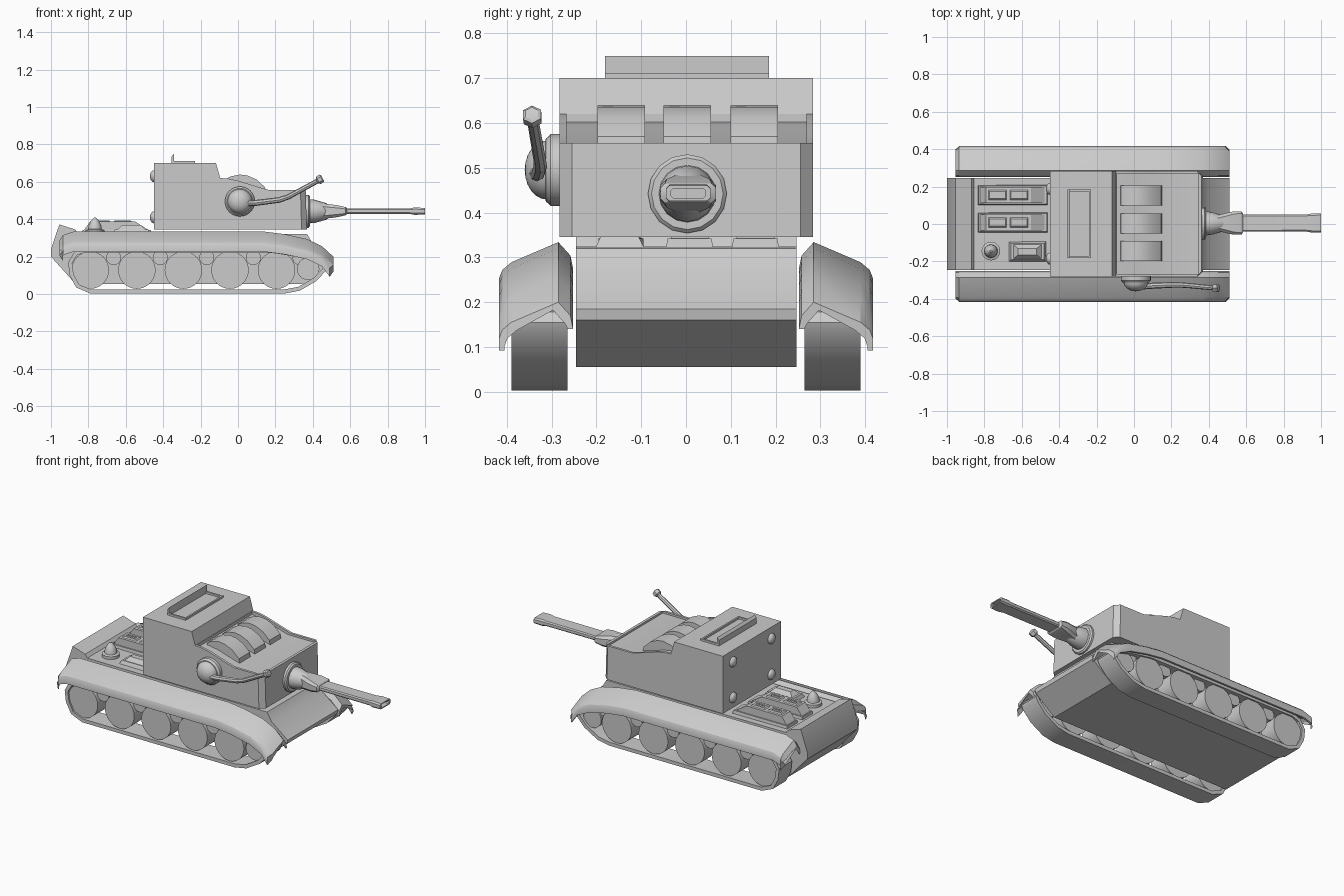
import bpy, bmesh
from math import cos, sin, pi, radians
from mathutils import Vector

if "Cube" in bpy.data.objects:
    bpy.data.objects.remove(bpy.data.objects["Cube"])


def loft(name, rings, loop=False, mirror=False):
    """Skin a list of equal-length rings; caps the ends unless looped."""
    bm = bmesh.new()
    vs = [[bm.verts.new(p) for p in r] for r in rings]
    n = len(rings[0])
    pairs = list(zip(vs, vs[1:])) + ([(vs[-1], vs[0])] if loop else [])
    for a, b in pairs:
        for i in range(n):
            j = (i + 1) % n
            bm.faces.new((a[i], a[j], b[j], b[i]))
    if not loop:
        bm.faces.new(vs[0])
        bm.faces.new(vs[-1])
    bmesh.ops.remove_doubles(bm, verts=bm.verts, dist=1e-5)
    bmesh.ops.recalc_face_normals(bm, faces=bm.faces)
    me = bpy.data.meshes.new(name)
    bm.to_mesh(me)
    bm.free()
    ob = bpy.data.objects.new(name, me)
    bpy.context.collection.objects.link(ob)
    if mirror:
        m = ob.modifiers.new("mirror", 'MIRROR')
        m.use_axis = (False, True, False)
    return ob


def prism(name, prof, y0, y1, **k):
    """Extrude an (x, z) profile across y."""
    return loft(name, [[(x, y, z) for x, z in prof] for y in (y0, y1)], **k)


def lathe(name, base, axis, prof, n=24, **k):
    """Revolve (radius, height) pairs around an axis from a base point."""
    q = Vector((0, 0, 1)).rotation_difference(Vector(axis))
    return loft(name, [[Vector(base) + q @ Vector((r * cos(2 * pi * i / n), r * sin(2 * pi * i / n), h))
                        for i in range(n)] for r, h in prof], **k)


def tube(name, pts, radii, n=8):
    pts = [Vector(p) for p in pts]
    rings = []
    for i, p in enumerate(pts):
        t = (pts[min(i + 1, len(pts) - 1)] - pts[max(i - 1, 0)]).normalized()
        u = t.cross(Vector((0, 1, 0))).normalized()
        v = t.cross(u)
        rings.append([p + radii[i] * (u * cos(2 * pi * j / n) + v * sin(2 * pi * j / n)) for j in range(n)])
    return loft(name, rings)


def frustum(name, x0, x1, y0, y1, z0, z1, dx, dy, recess=0.0):
    """Tapered box with an optional sunken top panel."""
    def ring(a, b, z):
        return [(x0 + a, y0 + b, z), (x1 - a, y0 + b, z), (x1 - a, y1 - b, z), (x0 + a, y1 - b, z)]
    rings = [ring(0, 0, z0), ring(dx, dy, z1)]
    if recess:
        rings += [ring(dx + .012, dy + .012, z1), ring(dx + .012, dy + .012, z1 - recess)]
    return loft(name, rings)


# Hull
prism("hull", [(-.87, .055), (.37, .055), (.505, .16), (.51, .185), (.40, .27), (.37, .32),
               (-.855, .325), (-.87, .345), (-.955, .372), (-1, .24), (-1, .2)], -.245, .247)

# Tracks: a band swept round the wheels
path = [(-.79, .003), (.25, .003), (.33, .018), (.42, .07), (.475, .13), (.485, .155), (.47, .178),
        (.43, .192), (.35, .215), (.2, .24), (-.82, .245), (-.875, .225), (-.908, .17), (-.9, .1), (-.865, .035)]
rings = []
for i, (x, z) in enumerate(path):
    p, a, b = Vector((x, z)), Vector(path[i - 1]), Vector(path[(i + 1) % len(path)])
    t = ((p - a).normalized() + (b - p).normalized()).normalized()
    q = p + .022 * Vector((-t.y, t.x))
    rings.append([(p.x, .265, p.y), (p.x, .39, p.y), (q.x, .39, q.y), (q.x, .265, q.y)])
loft("track", rings, loop=True, mirror=True)

# Road wheels, idlers and return rollers
for i in range(5):
    x = -.79 + .249 * i
    lathe("road_wheel", (x, .275, .128), (0, 1, 0), [(.1, 0), (.1, .105)], 32, mirror=True)
    lathe("return_roller", (x + .125, .275, .195), (0, 1, 0), [(.04, 0), (.04, .09)], 20, mirror=True)
lathe("idler_wheel", (.375, .275, .135), (0, 1, 0), [(.06, 0), (.06, .1)], 24, mirror=True)

# Fenders
top = [(.252, -.06), (.258, -.03), (.285, 0), (.39, -.045), (.41, -.062), (.417, -.08), (.417, -.108)]
sect = top + [(y - .012 if y > .3 else y + .012, z - .018) for y, z in reversed(top[1:-1])]
sect[len(top) - 1:len(top)] = [(.417, -.108), (.405, -.108)]
sect.append((.264, -.06))
line = [(-.955, .285), (-.935, .315), (-.88, .334), (.14, .334), (.25, .32), (.37, .294), (.45, .255), (.51, .2)]
rings = []
for i, (x, z) in enumerate(line):
    tuck = .02 if i in (0, len(line) - 1) else 0
    rings.append([(x - (tuck if x > 0 else -tuck) * (y > .4), y, z + dz) for y, dz in sect])
loft("fender", rings, mirror=True)

# Turret body with chamfered front corners and sunken sloping roof
turret = prism("turret", [(-.45, .346), (.368, .346), (.362, .555), (.17, .555), (.11, .572), (0, .606),
                          (-.05, .617), (-.095, .62), (-.118, .70), (-.45, .70)], -.282, .284)
bm = bmesh.new()
bm.from_mesh(turret.data)
front = [e for e in bm.edges if all(v.co.x > .35 for v in e.verts)
         and abs(e.verts[0].co.z - e.verts[1].co.z) > .1]
bmesh.ops.bevel(bm, geom=front, offset=.028, segments=1, affect='EDGES', profile=.5)
bm.to_mesh(turret.data)
bm.free()
cutter = prism("roof_cutter", [(-.092, .602), (0, .588), (.15, .543), (.345, .543), (.345, .85), (-.092, .85)],
               -.267, .269)
cutter.hide_render = True
mod = turret.modifiers.new("recess", 'BOOLEAN')
mod.object, mod.operation, mod.solver = cutter, 'DIFFERENCE', 'EXACT'
bpy.context.view_layer.objects.active = turret
bpy.ops.object.modifier_apply(modifier=mod.name)
bpy.data.objects.remove(cutter)

# Curved roof vents
for y in (-.145, .003, .152):
    prism("roof_vent", [(-.075, .58), (-.07, .612), (-.04, .629), (.01, .639), (.05, .634), (.1, .612),
                        (.145, .57), (.15, .535)], y - .053, y + .053)

# Roof sight slot: low frame with a raised back plate
for name, x0, x1, y0, y1 in (("slot_front", -.24, -.23, -.181, .185), ("slot_side", -.35, -.23, -.181, -.17),
                             ("slot_side", -.35, -.23, .174, .185)):
    frustum(name, x0, x1, y0, y1, .695, .712, 0, 0)
prism("slot_back", [(-.355, .695), (-.342, .695), (-.342, .75), (-.355, .735)], -.181, .185)

# Rear bolts
dome = [(cos(a * pi / 12), sin(a * pi / 12)) for a in range(7)]
for y in (-.185, .188):
    for z in (.41, .63):
        lathe("rear_bolt", (-.449, y, z), (-1, 0, 0), [(.032 * r, .022 * h) for r, h in dome], 16)

# Side gun: flange, dome, bent barrel and tip
lathe("side_gun_flange", (.01, -.28, .495), (0, -1, 0), [(.08, 0), (.08, .022), (.07, .033), (.06, .034)], 24)
lathe("side_gun_dome", (.01, -.31, .495), (0, -1, 0), [(.066 * r, .05 * h) for r, h in dome], 24)
tube("side_gun_barrel", [(.03, -.335, .485), (.1, -.33, .488), (.22, -.325, .503), (.27, -.327, .52), (.43, -.342, .607)],
     [.016, .016, .015, .014, .013])
tube("side_gun_tip", [(.424, -.341, .604), (.43, -.342, .608), (.448, -.344, .619), (.452, -.344, .621)],
     [.015, .023, .023, .016], 6)

# Main gun: mantlet, cone, flared neck and flat barrel
lathe("gun_mantlet", (.355, .003, .442), (1, 0, 0), [(.088, 0), (.088, .022), (.08, .03)], 16)
lathe("gun_cone", (.38, .003, .442), (1, 0, 0), [(.064, 0), (.062, .03), (.045, .09), (.02, .13)], 16)


def flat_ring(x, w, h):
    c = min(w, h) * .45
    return [(x, .005 + a, .443 + b) for a, b in ((w, h - c), (w - c, h), (c - w, h), (-w, h - c),
                                                 (-w, c - h), (c - w, -h), (w - c, -h), (w, c - h))]


loft("gun_neck", [flat_ring(*s) for s in ((.42, .035, .045), (.50, .055, .036), (.53, .062, .032), (.575, .062, .022),
                                          (.582, .05, .016))])
loft("gun_barrel", [flat_ring(*s) for s in ((.57, .045, .014), (.92, .045, .015), (.945, .05, .02), (1, .05, .017),
                                            (1, .038, .011), (.97, .038, .011))])

# Engine deck: two long covers, a small box and a capped pipe
for y in (.008, .155):
    frustum("engine_cover", -.835, -.462, y - .053, y + .053, .32, .342, .004, .004)
    prism("engine_cover_top", [(-.825, .34), (-.79, .388), (-.55, .388), (-.475, .34)], y - .042, y + .042)
    for x in (-.78, -.665):
        frustum("cover_rib", x, x + .1, y - .028, y + .028, .386, .394, .008, .008, .004)
frustum("deck_box", -.67, -.468, -.203, -.093, .32, .345, .012, .012)
frustum("deck_box_top", -.65, -.49, -.19, -.106, .34, .368, .03, .025)
lathe("pipe_cap", (-.765, -.145, .32), (0, 0, 1),
      [(.05, 0), (.05, .022), (.036, .027), (.034, .045), (.022, .07), (.006, .088)], 16)

# Smooth rounded parts, keeping hard edges
bpy.ops.object.select_all(action='SELECT')
bpy.ops.object.shade_smooth_by_angle(angle=radians(25))
